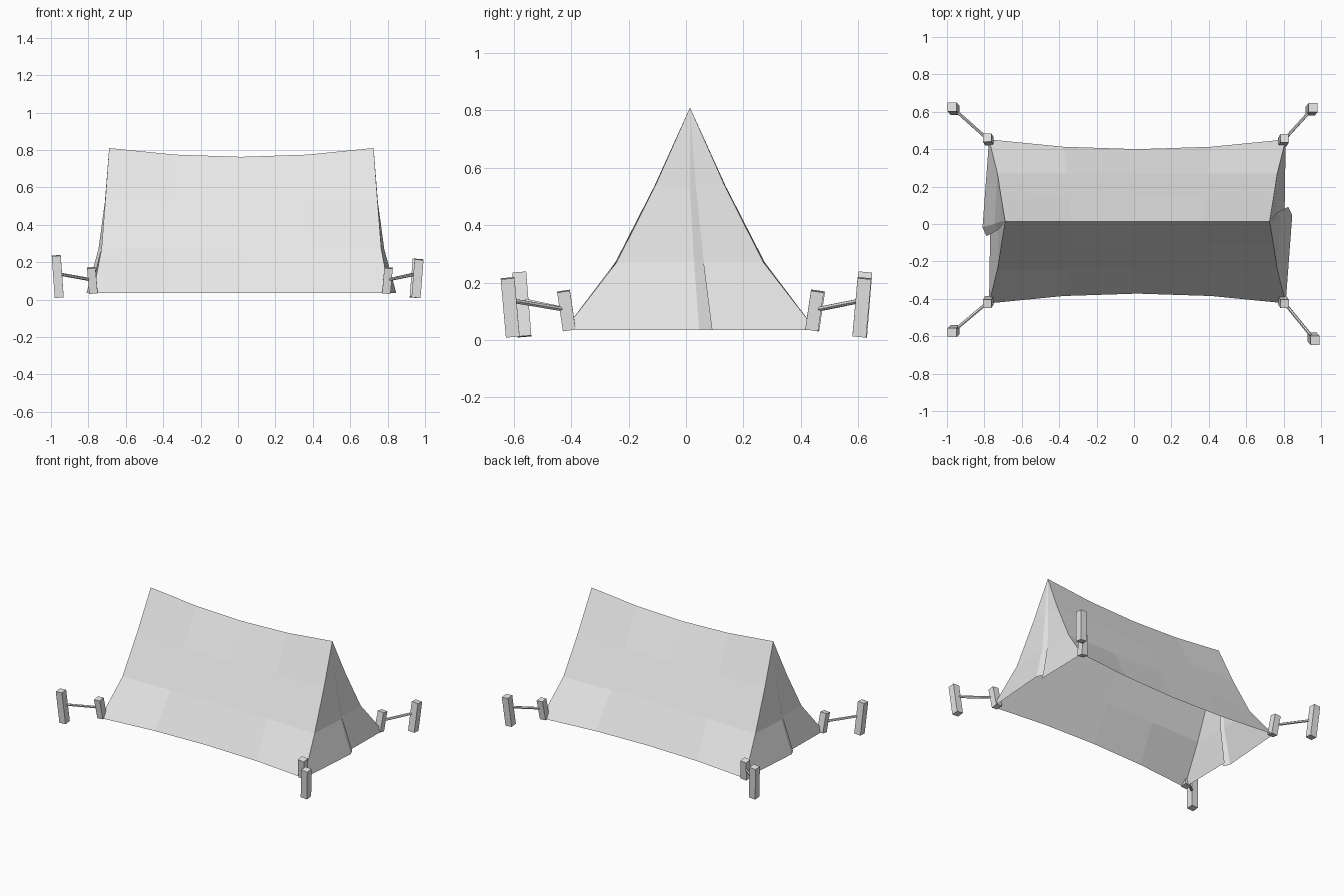
import bpy, bmesh
from mathutils import Vector, Matrix

cube = bpy.data.objects.get("Cube")
if cube:
    bpy.data.objects.remove(cube, do_unlink=True)

grey = bpy.data.materials.new("plain_grey")
grey.use_nodes = True
grey.diffuse_color = (0.8, 0.8, 0.8, 1)
grey.node_tree.nodes["Principled BSDF"].inputs["Base Color"].default_value = (0.8, 0.8, 0.8, 1)

CENTRE = Vector((0.018, 0.014, 0))


def finish(name, bm):
    mesh = bpy.data.meshes.new(name)
    bm.to_mesh(mesh)
    bm.free()
    mesh.materials.append(grey)
    obj = bpy.data.objects.new(name, mesh)
    bpy.context.collection.objects.link(obj)
    return obj


def sheet(name, columns, flip=False, turn=1):
    """Cloth sheet through columns of points; turn = -1 spins it half a turn about the tent's middle."""
    bm = bmesh.new()
    grid = [[bm.verts.new(CENTRE + Vector((p[0] * turn, p[1] * turn, p[2]))) for p in col]
            for col in columns]
    for a, b in zip(grid, grid[1:]):
        for i in range(len(a) - 1):
            quad = [a[i], a[i + 1], b[i + 1], b[i]]
            bm.faces.new(quad[::-1] if flip else quad)
    bmesh.ops.remove_doubles(bm, verts=bm.verts, dist=0.0005)
    return finish(name, bm)


# Profiles run from ridge to ground as (half length, half width, height)
end_profile = [(0.707, 0, 0.81), (0.727, 0.12, 0.54), (0.748, 0.256, 0.27), (0.793, 0.438, 0.035)]
mid_profile = [(0, 0, 0.763), (0, 0.13, 0.525), (0, 0.257, 0.277), (0, 0.386, 0.035)]


def wall_column(t):
    s = t * t
    return [(e[0] * t, m[1] + (e[1] - m[1]) * s, m[2] + (e[2] - m[2]) * s)
            for e, m in zip(end_profile, mid_profile)]


# Sagging roof walls
wall = [wall_column(t) for t in (-1, -0.5, 0, 0.5, 1)]
sheet("back_wall", wall)
sheet("front_wall", wall, turn=-1)

# Door flaps: the outer one bulges and folds over the inner one
near_edge = [(x, -y, z) for x, y, z in end_profile]
fold = [(0.707, 0, 0.81), (0.73, 0, 0.52), (0.764, 0.014, 0.27), (0.828, 0.032, 0.035)]
tail = [(0.707, 0, 0.81), (0.722, 0.02, 0.54), (0.748, 0.048, 0.27), (0.807, 0.078, 0.035)]
inner = [(0.707, 0, 0.81), (0.72, 0.008, 0.54), (0.742, 0.022, 0.27), (0.787, 0.038, 0.035)]
for side, turn in (("left", 1), ("right", -1)):
    sheet(side + "_outer_flap", [near_edge, fold, tail], turn=turn)
    sheet(side + "_inner_flap", [inner, end_profile], turn=turn)


def bar(name, start, end, width, sides=4):
    start, end = Vector(start), Vector(end)
    axis = end - start
    bm = bmesh.new()
    bmesh.ops.create_cone(bm, cap_ends=True, segments=sides, radius1=width * 0.7071,
                          radius2=width * 0.7071, depth=axis.length)
    if sides == 4:
        bm.transform(Matrix.Rotation(0.7854, 4, 'Z'))
    tilt = Vector((0, 0, 1)).rotation_difference(axis).to_matrix().to_4x4()
    bm.transform(Matrix.Translation((start + end) / 2) @ tilt)
    return finish(name, bm)


# Corner posts, ground pegs and the ropes between them
corners = {
    "front_right": ((-0.785, -0.427), (-0.972, -0.581), 0.235),
    "front_left": ((0.805, -0.427), (0.968, -0.622), 0.215),
    "back_right": ((-0.785, 0.462), (-0.972, 0.625), 0.235),
    "back_left": ((0.805, 0.458), (0.958, 0.622), 0.215),
}
for place, (post, peg, top) in corners.items():
    sx = 1 if post[0] > 0 else -1
    sy = 1 if post[1] > 0 else -1
    bar(place + "_post", (post[0] - 0.012 * sx, post[1] - 0.02 * sy, 0.035),
        (post[0], post[1], 0.17), 0.045)
    bar(place + "_peg", (peg[0] - 0.016 * sx, peg[1] - 0.018 * sy, 0.012),
        (peg[0], peg[1], top), 0.048)
    bar(place + "_rope", (post[0] - 0.005 * sx, post[1] - 0.01 * sy, 0.105),
        (peg[0] - 0.008 * sx, peg[1] - 0.009 * sy, 0.138), 0.012, 6)
